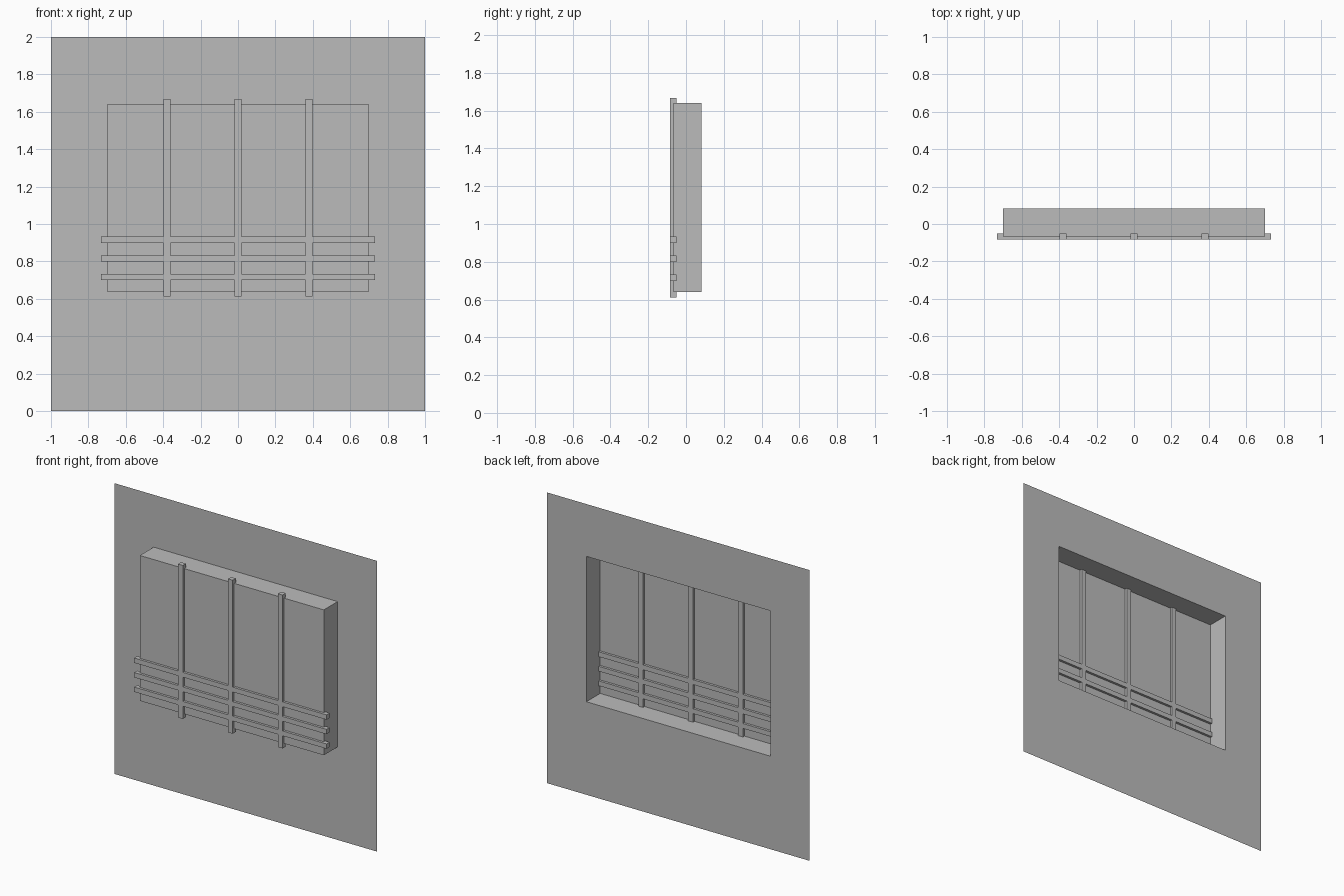
import bpy, bmesh

if "Cube" in bpy.data.objects:
    bpy.data.objects.remove(bpy.data.objects["Cube"])

grey = bpy.data.materials.new("plain grey")
grey.diffuse_color = (0.5, 0.5, 0.5, 1)
grey.use_nodes = True
grey.node_tree.nodes["Principled BSDF"].inputs["Base Color"].default_value = grey.diffuse_color

BACK, GLASS = 0.0833, -0.0667      # wall plane and pane plane
BAR = 0.0167                       # half thickness of the bars


def finish(name, bm):
    mesh = bpy.data.meshes.new(name)
    bm.to_mesh(mesh)
    bm.free()
    mesh.materials.append(grey)
    obj = bpy.data.objects.new(name, mesh)
    bpy.context.collection.objects.link(obj)
    return obj


def cell_sheet(xs, zs, y, keep):
    """Flat grid in the xz plane, facing -y, with only the kept cells filled."""
    bm = bmesh.new()
    v = {}

    def vert(i, j):
        if (i, j) not in v:
            v[i, j] = bm.verts.new((xs[i], y, zs[j]))
        return v[i, j]

    for i in range(len(xs) - 1):
        for j in range(len(zs) - 1):
            if keep(i, j):
                bm.faces.new([vert(i, j), vert(i + 1, j),
                              vert(i + 1, j + 1), vert(i, j + 1)])
    return bm


def extrude_y(bm, faces, dy):
    new = bmesh.ops.extrude_face_region(bm, geom=faces)["geom"]
    verts = [g for g in new if isinstance(g, bmesh.types.BMVert)]
    bmesh.ops.translate(bm, verts=verts, vec=(0, dy, 0))


# Wall sheet whose centre is pushed forward into a hollow window bay
bm = cell_sheet([-1, -0.7, 0.7, 1], [0, 0.64, 1.64, 2], BACK, lambda i, j: True)
pane = [f for f in bm.faces if f.calc_center_median().x ** 2 < 0.01
        and 0.64 < f.calc_center_median().z < 1.64]
extrude_y(bm, pane, GLASS - BACK)
bmesh.ops.delete(bm, geom=[f for f in pane if f.is_valid
                           and f.calc_center_median().y > 0.08], context='FACES')
finish("wall_with_window_bay", bm)

# Lattice of upright and level bars, half sunk through the pane
xs, zs = [-0.732], [0.612]
for x in (-0.38, 0, 0.38):
    xs += [x - 0.018, x + 0.018]
for z in (0.716, 0.816, 0.916):
    zs += [z - BAR, z + BAR]
xs.append(0.732)
zs.append(1.668)
bm = cell_sheet(xs, zs, GLASS + BAR, lambda i, j: i % 2 == 1 or j % 2 == 1)
back = bm.faces[:]
extrude_y(bm, back, -2 * BAR)
# close the rear if the extrusion consumed it
rim = [e for e in bm.edges if e.is_boundary]
if rim:
    for i in range(len(xs) - 1):
        for j in range(len(zs) - 1):
            if i % 2 == 1 or j % 2 == 1:
                y = GLASS + BAR
                bm.faces.new([bm.verts.new(p) for p in (
                    (xs[i], y, zs[j]), (xs[i], y, zs[j + 1]),
                    (xs[i + 1], y, zs[j + 1]), (xs[i + 1], y, zs[j]))])
    bmesh.ops.remove_doubles(bm, verts=bm.verts[:], dist=0.0001)
bmesh.ops.recalc_face_normals(bm, faces=bm.faces[:])
finish("window_bars", bm)
